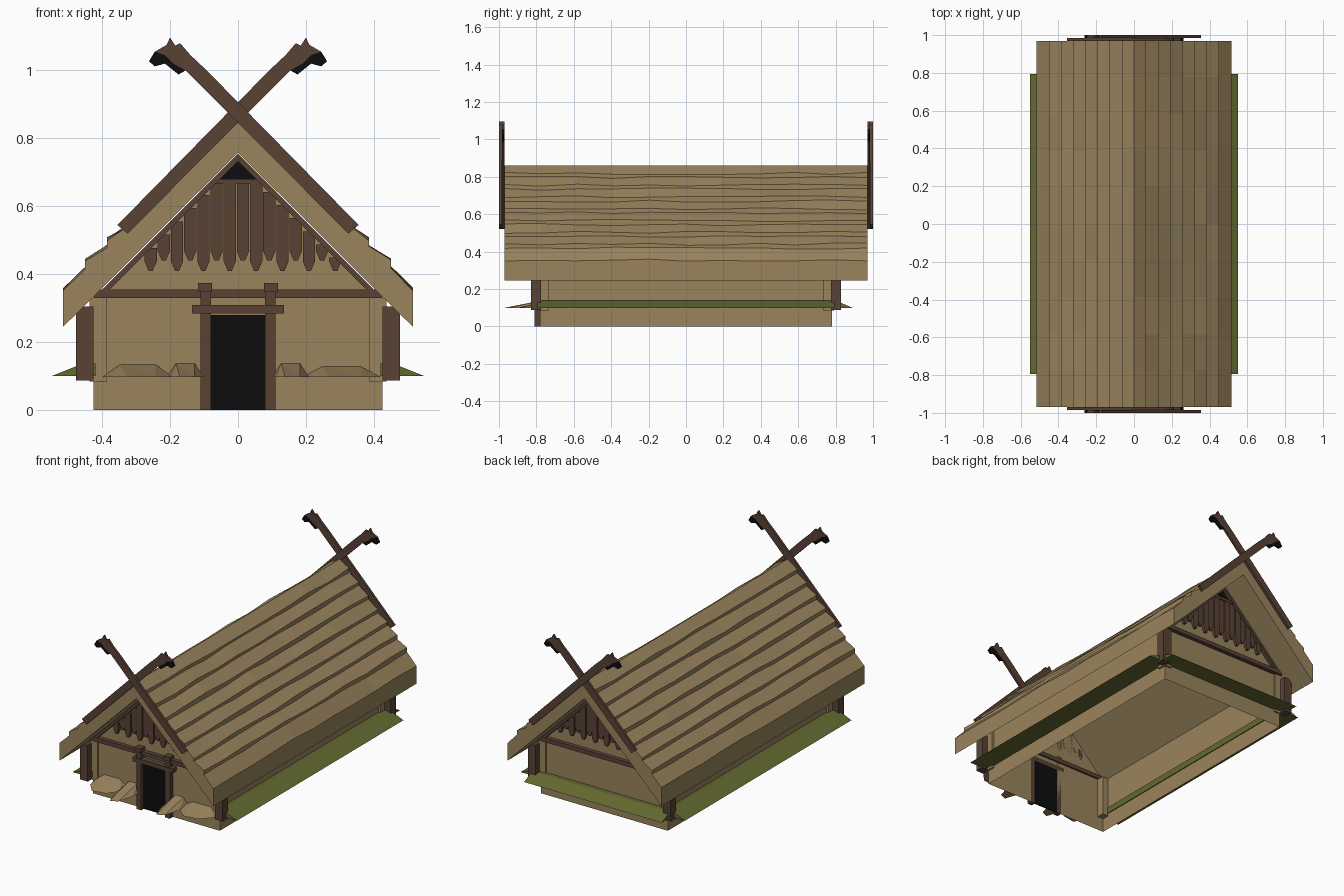
import bpy, bmesh, random

random.seed(4)
if "Cube" in bpy.data.objects:
    bpy.data.objects.remove(bpy.data.objects["Cube"])


def material(name, rgb):
    m = bpy.data.materials.new(name)
    m.use_nodes = True
    m.diffuse_color = (*rgb, 1)
    bsdf = m.node_tree.nodes["Principled BSDF"]
    bsdf.inputs["Base Color"].default_value = (*rgb, 1)
    bsdf.inputs["Roughness"].default_value = 0.9
    return m


TAN = material("straw_tan", (0.32, 0.23, 0.11))
BROWN = material("dark_wood", (0.098, 0.055, 0.036))
GREEN = material("grass_green", (0.125, 0.142, 0.03))
BLACK = material("shadow_black", (0.004, 0.004, 0.004))


def finish(name, bm, mat):
    bmesh.ops.recalc_face_normals(bm, faces=bm.faces)
    me = bpy.data.meshes.new(name)
    bm.to_mesh(me)
    bm.free()
    me.materials.append(mat)
    ob = bpy.data.objects.new(name, me)
    bpy.context.scene.collection.objects.link(ob)
    return ob


def prism(name, pts, a, b, mat, axis="y"):
    """Extrude a flat outline from a to b along an axis."""
    place = {"y": lambda p, t: (p[0], t, p[1]),
             "x": lambda p, t: (t, p[0], p[1])}[axis]
    bm = bmesh.new()
    ends = [[bm.verts.new(place(p, t)) for p in pts] for t in (a, b)]
    for ring in ends:
        bm.faces.new(ring)
    n = len(pts)
    for i in range(n):
        j = (i + 1) % n
        bm.faces.new((ends[0][i], ends[0][j], ends[1][j], ends[1][i]))
    return finish(name, bm, mat)


def box(name, x0, x1, y0, y1, z0, z1, mat):
    return prism(name, [(x0, z0), (x1, z0), (x1, z1), (x0, z1)], y0, y1, mat)


# Wall shell: two gable ends and two sides, open underneath
W, D, EAVE, PEAK = 0.425, 0.78, 0.33, 0.755
bm = bmesh.new()
outline = [(-W, 0), (-W, EAVE), (0, PEAK), (W, EAVE), (W, 0)]
front, back = [[bm.verts.new((x, y, z)) for x, z in outline] for y in (-D, D)]
bm.faces.new(front)
bm.faces.new(back)
for i in (0, 3):
    bm.faces.new((front[i], front[i + 1], back[i + 1], back[i]))
finish("walls", bm, TAN)

# Thatched roof: stepped courses with slightly uneven edges
COURSES, HALF, RIDGE, LEN = 8, 0.515, 0.86, 0.97
run, riser = HALF / COURSES, 0.022
drop = (RIDGE - 0.355) / COURSES
side = []
for i in range(1, COURSES + 1):
    side.append((run * i, RIDGE - drop * i + riser))
    if i < COURSES:
        side.append((run * i, RIDGE - drop * i))
side[-1] = (HALF, 0.355)
upper = [(-x, z) for x, z in reversed(side)] + [(0, RIDGE)] + side
under = [(HALF, 0.245), (0, PEAK + 0.003), (-HALF, 0.245)]
bm = bmesh.new()
rows = []
stations = 11
for s in range(stations):
    y = -LEN + 2 * LEN * s / (stations - 1)
    row = []
    for x, z in upper:
        wave = random.uniform(-0.006, 0.006) if x else 0
        row.append(bm.verts.new((x, y, z + wave)))
    rows.append(row + [bm.verts.new((x, y, z)) for x, z in under])
count = len(rows[0])
for r0, r1 in zip(rows, rows[1:]):
    for i in range(count):
        j = (i + 1) % count
        bm.faces.new((r0[i], r0[j], r1[j], r1[i]))
bm.faces.new(rows[0])
bm.faces.new(rows[-1])
finish("thatched_roof", bm, TAN)

# Crossed gable boards with carved beast heads
BOARD = [(0.355, 0.545), (-0.092, 1.0), (-0.14, 1.045), (-0.17, 1.08),
         (-0.185, 1.073), (-0.2, 1.097), (-0.21, 1.075), (-0.245, 1.055),
         (-0.215, 1.045), (-0.19, 1.02), (-0.154, 1.0), (0.325, 0.52)]
JAW = [(-0.245, 1.055), (-0.262, 1.027), (-0.245, 1.012), (-0.215, 1.02),
       (-0.175, 0.988), (-0.154, 1.0), (-0.19, 1.02), (-0.215, 1.045)]

for end, e in (("front", -1), ("back", 1)):
    for flip, near, far in ((1, 0.985, 1.0), (-1, 0.97, 0.985)):
        tag = f"{end}_{'outer' if flip == 1 else 'inner'}"
        for part, pts, mat in (("gable_board", BOARD, BROWN), ("beast_jaw", JAW, BLACK)):
            prism(f"{tag}_{part}", [(x * flip, z) for x, z in pts], e * near, e * far, mat)

    # Rafters under the roof edge
    for s in (-1, 1):
        prism(f"{end}_rafter", [(0, PEAK), (s * W, EAVE), (s * (W - 0.022), EAVE), (0, PEAK - 0.022)],
              e * D, e * (D + 0.025), BROWN)

    # Tie beam, smoke hole and its sill
    box(f"{end}_tie_beam", -W, W, e * (D - 0.01), e * (D + 0.025), 0.33, 0.355, BROWN)
    prism(f"{end}_smoke_hole", [(-0.058, 0.68), (0.058, 0.68), (0, 0.737)],
          e * (D - 0.002), e * (D + 0.006), BLACK)
    box(f"{end}_smoke_hole_sill", -0.075, 0.075, e * D, e * (D + 0.02), 0.665, 0.681, BROWN)

    # Pointed hanging planks
    for i in range(15):
        c = -0.257 + 0.0388 * i
        h = 0.018
        low = 0.41 if i % 2 == 0 else 0.44
        top = min(0.665, 0.735 - abs(c))
        proud = 0.018 if i % 2 == 0 else 0.012
        prism(f"{end}_hanging_plank",
              [(c - h, top), (c - h, low + 0.028), (c - h / 3, low), (c + h / 3, low),
               (c + h, low + 0.028), (c + h, top)], e * D, e * (D + proud), BROWN)

    # Corner posts: dark outer post and pale inner post
    for s in (-1, 1):
        box(f"{end}_corner_post", s * 0.425, s * 0.477, e * 0.775, e * 0.828, 0.088, 0.305, BROWN)
        box(f"{end}_pale_post", s * 0.385, s * 0.437, e * 0.735, e * 0.79, 0.085, 0.33, TAN)

# Doorway with posts, caps and lintel
box("doorway", -0.08, 0.08, -D - 0.006, -D + 0.003, 0, 0.28, BLACK)
box("door_lintel", -0.135, 0.135, -0.815, -D, 0.284, 0.309, BROWN)
for s in (-1, 1):
    box("door_post", s * 0.08, s * 0.111, -0.81, -D, 0, 0.36, BROWN)
    box("door_post_cap", s * 0.077, s * 0.118, -0.82, -D, 0.35, 0.375, BROWN)

# Grass banks along the sides and back
for s in (-1, 1):
    prism("side_grass_bank", [(s * 0.42, 0.1), (s * 0.55, 0.1), (s * 0.455, 0.138), (s * 0.42, 0.138)],
          -0.795, 0.795, GREEN)
prism("back_grass_bank", [(0.775, 0.1), (0.89, 0.1), (0.81, 0.135), (0.775, 0.135)],
      -0.46, 0.46, GREEN, "x")


# Bare earth patches either side of the door
def earth(name, x0, x1, reach, height):
    bm = bmesh.new()
    w = x1 - x0
    flat = [(x0, -D), (x0 + w * 0.1, -D - reach * 0.6), (x0 + w * 0.35, -D - reach),
            (x0 + w * 0.75, -D - reach * 0.9), (x1, -D - reach * 0.4), (x1, -D)]
    low = [bm.verts.new((x, y, 0.098)) for x, y in flat]
    a = bm.verts.new((x0 + w * 0.25, -D, height))
    b = bm.verts.new((x0 + w * 0.75, -D, height))
    bm.faces.new(low)
    for i in range(3):
        bm.faces.new((low[i], low[i + 1], a))
    bm.faces.new((low[3], b, a))
    bm.faces.new((low[3], low[4], b))
    bm.faces.new((low[4], low[5], b))
    bm.faces.new((low[5], low[0], a, b))
    finish(name, bm, TAN)


for x0, x1, reach, height in ((-0.4, -0.19, 0.15, 0.134), (-0.21, -0.1, 0.2, 0.138),
                              (0.1, 0.21, 0.2, 0.138), (0.19, 0.42, 0.13, 0.128)):
    earth("earth_patch", x0, x1, reach, height)
